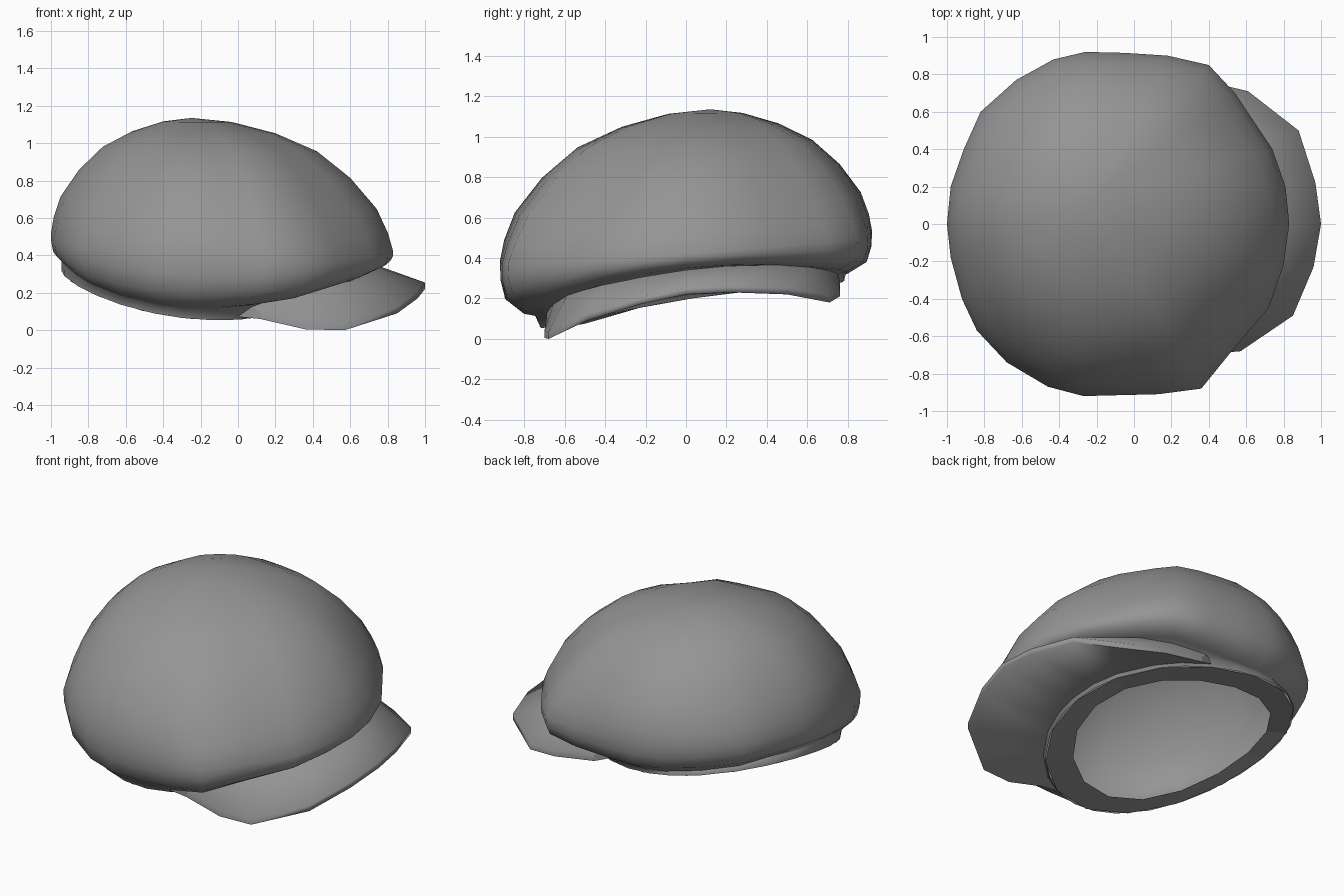
import bpy, bmesh, math
from mathutils import Vector

if "Cube" in bpy.data.objects:
    bpy.data.objects.remove(bpy.data.objects["Cube"])

grey = bpy.data.materials.new("felt grey")
grey.diffuse_color = (0.3, 0.3, 0.3, 1)
grey.use_nodes = True
grey.node_tree.nodes["Principled BSDF"].inputs["Base Color"].default_value = grey.diffuse_color

# Plan outline of the puffed crown, at its widest
OUTLINE = [(.83, 0), (.81, .2), (.74, .4), (.54, .7), (.4, .85), (.18, .9), (-.05, .915),
           (-.26, .92), (-.43, .88), (-.63, .77), (-.82, .6), (-.91, .4), (-.98, .2),
           (-1, 0), (-.98, -.18), (-.92, -.4), (-.84, -.57), (-.68, -.74), (-.46, -.87),
           (-.27, -.92), (-.07, -.915), (.13, -.91), (.36, -.88), (.53, -.67), (.72, -.45), (.8, -.22)]
PEAK = Vector((-.25, .12, 1.135))
AZ = [math.atan2(y, x + .2) for x, y in OUTLINE]


def widest(i):
    c, s = math.cos(AZ[i]), math.sin(AZ[i])
    return Vector((*OUTLINE[i], .455 + .075 * s + .015 * c * c - .05 * c))


def fold(a, xy):
    """Underside of the crown where it tucks in to the band."""
    c, s = math.cos(a), math.sin(a)
    k = .87 + .06 * c * c
    return Vector(((xy[0] + .2) * k - .2, xy[1] * k, .222 + .1 * s + .143 * c * c - .015 * c))


def rim(a):
    """Lower edge of the band."""
    c, s = math.cos(a), math.sin(a)
    return Vector((-.245 + .7 * c, .03 + .755 * s, .175 + .115 * s + .085 * c * c - .06 * c))


def hole(a):
    """Edge of the head opening."""
    c, s = math.cos(a), math.sin(a)
    return Vector((-.27 + .58 * c, .02 + .57 * s, rim(a).z + .015))


def dome(i, r, h):
    """Point on the dome, a little leaner on the diagonals."""
    w, a = widest(i), AZ[i]
    r *= 1 - (.04 * math.sin(2 * a) ** 2 + .015 * max(0, math.cos(a))) * math.sin(math.pi * h)
    return Vector((PEAK.x + (w.x - PEAK.x) * r, PEAK.y + (w.y - PEAK.y) * r, w.z + (PEAK.z - w.z) * h))


def loft(name, rings, closed=True, tip=None, smooth=50):
    bm = bmesh.new()
    rows = [[bm.verts.new(p) for p in ring] for ring in rings]
    n = len(rows[0])
    for lo, hi in zip(rows, rows[1:]):
        for i in range(n if closed else n - 1):
            j = (i + 1) % n
            bm.faces.new((lo[i], lo[j], hi[j], hi[i]))
    if tip is not None:
        t = bm.verts.new(tip)
        for i in range(n):
            bm.faces.new((rows[-1][i], rows[-1][(i + 1) % n], t))
    if not closed:  # cap both ends
        bm.faces.new([r[0] for r in rows][::-1])
        bm.faces.new([r[-1] for r in rows])
    me = bpy.data.meshes.new(name)
    bm.to_mesh(me)
    bm.free()
    me.materials.append(grey)
    ob = bpy.data.objects.new(name, me)
    bpy.context.collection.objects.link(ob)
    if smooth:
        bpy.ops.object.select_all(action='DESELECT')
        ob.select_set(True)
        bpy.context.view_layer.objects.active = ob
        bpy.ops.object.shade_smooth_by_angle(angle=math.radians(smooth))
    return ob


N = len(OUTLINE)
W = [widest(i) for i in range(N)]
FOLD = [fold(AZ[i], OUTLINE[i]) for i in range(N)]
RIM = [rim(a) for a in AZ]
# Inner crease between the overhang and the band
CREASE = [Vector((r.x * .7 + f.x * .3, r.y * .7 + f.y * .3, f.z * .85 + r.z * .15))
          for r, f in zip(RIM, FOLD)]

# Crown: band edge, tucked underside, then the dome
rings = [RIM, CREASE, FOLD]
for out, drop in ((.78, .72), (.97, .36)):   # rounded overhang
    rings.append([Vector((f.x + (w.x - f.x) * out, f.y + (w.y - f.y) * out, w.z + (f.z - w.z) * drop))
                  for f, w in zip(FOLD, W)])
for r, h in ((1, 0), (.98, .14), (.93, .32), (.8, .55), (.63, .75), (.42, .885), (.2, .97)):
    rings.append([dome(i, r, h) for i in range(N)])
loft("crown", rings, tip=PEAK, smooth=80)

# Sweatband: faceted flange around the opening
M = 16
angles = [2 * math.pi * i / M for i in range(M)]
loft("sweatband", [[hole(a) for a in angles], [rim(a) for a in angles]], smooth=0)

# Brim: drooping peak on the right side, its back end running into the band
EDGE = [(.12, -.69, .06), (.36, -.7, .005), (.57, -.68, 0), (.85, -.49, .09), (.96, -.23, .17),
        (1, 0, .22), (.97, .22, .23), (.88, .5, .22), (.61, .71, .18), (.4, .76, .21), (.12, .76, .255)]
lower = [Vector(p) for p in EDGE]
upper = [p + Vector((0, 0, .035)) for p in lower]
A = [math.radians(-72 + 140 * i / 10) for i in range(11)]
root = [rim(a) + Vector((0, 0, .02)) for a in A]
top = []
for a, u in zip(A, upper):
    p = rim(a) * .5 + u * .5
    p.z = max(u.z + .02, .225 + .1 * math.sin(a) + .12 * math.cos(a) ** 2)
    top.append(p)
loft("brim", [top, upper, lower, root][::-1], closed=False, smooth=100)
